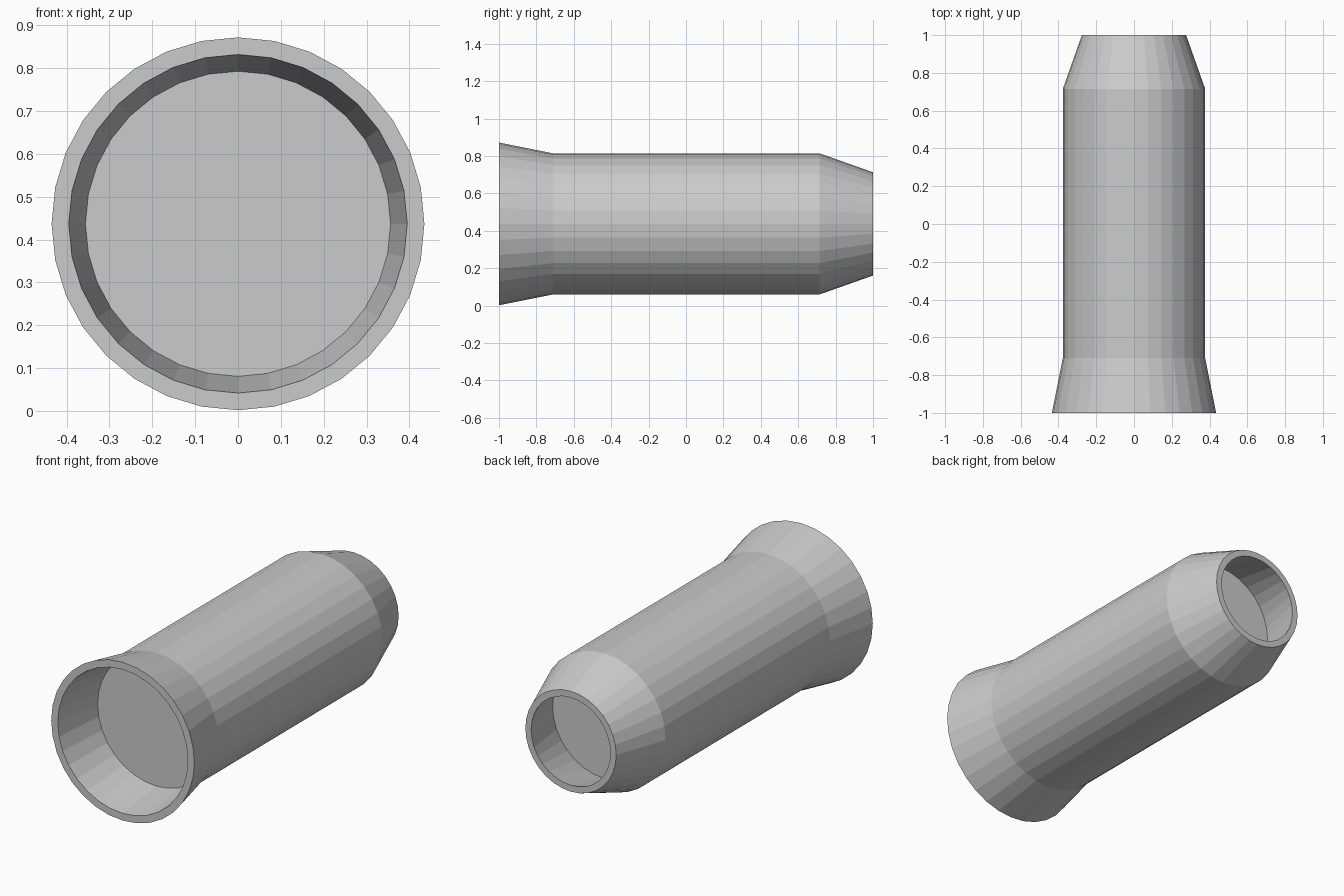
import bpy, bmesh
from math import sin, cos, tau

if "Cube" in bpy.data.objects:
    bpy.data.objects.remove(bpy.data.objects["Cube"])

SIDES = 32
AXIS_Z = 0.437

# (y, radius) along the shell: front recess, flared mouth, barrel, tapered tail, rear recess
profile = [
    (-0.71, 0.356), (-1.0, 0.395), (-1.0, 0.435), (-0.71, 0.377),
    (0.715, 0.377), (1.0, 0.276), (1.0, 0.241), (0.715, 0.31),
]


def lathe_y(name, points):
    """Revolve a profile about the y axis and cap both ends."""
    bm = bmesh.new()
    rings = [[bm.verts.new((r * sin(tau * i / SIDES), y, AXIS_Z + r * cos(tau * i / SIDES)))
              for i in range(SIDES)] for y, r in points]
    for a, b in zip(rings, rings[1:]):
        for i in range(SIDES):
            j = (i + 1) % SIDES
            bm.faces.new((a[i], a[j], b[j], b[i]))
    bm.faces.new(rings[0])
    bm.faces.new(rings[-1])
    bmesh.ops.recalc_face_normals(bm, faces=bm.faces)
    mesh = bpy.data.meshes.new(name)
    bm.to_mesh(mesh)
    bm.free()
    obj = bpy.data.objects.new(name, mesh)
    bpy.context.collection.objects.link(obj)
    return obj


lathe_y("flared_barrel", profile)
